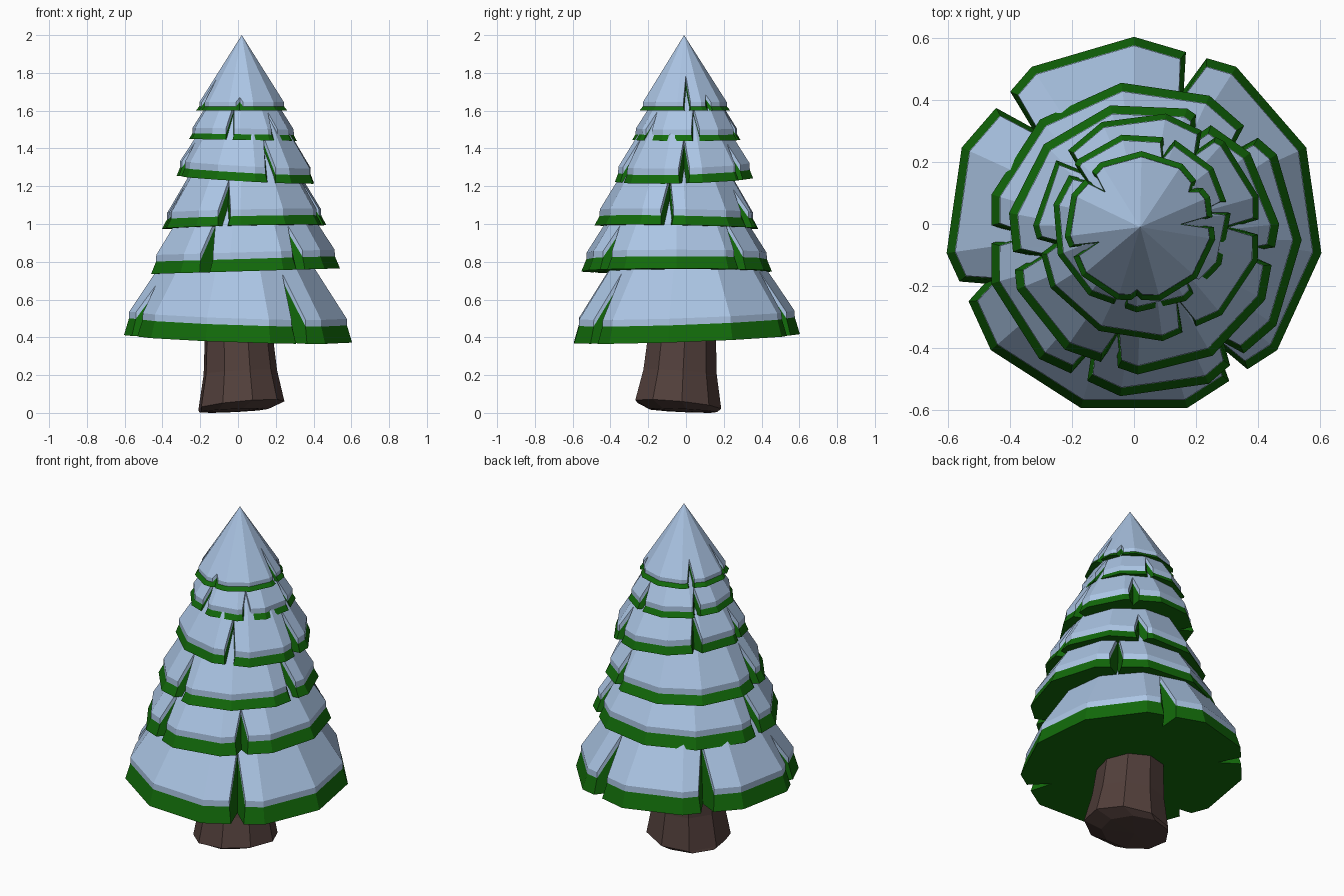
import bpy, bmesh
from math import sin, cos, pi, radians

if "Cube" in bpy.data.objects:
    bpy.data.objects.remove(bpy.data.objects["Cube"])

SIDES = 11
STEP = 360 / SIDES


def material(name, color):
    m = bpy.data.materials.new(name)
    m.diffuse_color = (*color, 1)
    m.use_nodes = True
    m.node_tree.nodes["Principled BSDF"].inputs["Base Color"].default_value = m.diffuse_color
    return m


GREEN = material("needles", (0.006, 0.145, 0.003))
SNOW = material("snow", (0.41, 0.56, 0.78))
BARK = material("bark", (0.085, 0.05, 0.044))


def loft(name, rings, mat, bottom=None, top=None):
    """Skin a stack of rings; optional centre points close the ends with fans."""
    bm = bmesh.new()
    loops = [[bm.verts.new(p) for p in ring] for ring in rings]
    n = len(loops[0])
    for lo, hi in zip(loops, loops[1:]):
        for i in range(n):
            j = (i + 1) % n
            bm.faces.new((lo[i], lo[j], hi[j], hi[i]))
    for point, loop, flip in ((bottom, loops[0], True), (top, loops[-1], False)):
        if point:
            c = bm.verts.new(point)
            for i in range(n):
                a, b = loop[i], loop[(i + 1) % n]
                bm.faces.new((c, b, a) if flip else (c, a, b))
    mesh = bpy.data.meshes.new(name)
    bm.to_mesh(mesh)
    bm.free()
    mesh.materials.append(mat)
    ob = bpy.data.objects.new(name, mesh)
    bpy.context.collection.objects.link(ob)


def tier(num, centre, radius, turn, lip, mid, rim, apex, tilt, notches):
    """Faceted cone of branches with wedge slits, capped by a snow layer."""
    cx, cy = centre
    half = 3.4 if num < 3 else 3.9
    inset = 0.027 / radius if num < 4 else 0.018 / radius

    # rim layout: (angle, kind), kind 0 corner, -1/+1 slit edge, 2 slit tip
    layout = []
    for k in range(SIDES):
        a = (turn + k * STEP) % 360
        if all(abs((a - q[0] + 180) % 360 - 180) > half + 3 for q in notches):
            layout.append((a, a, 0, 0))
    for a, depth in notches:
        layout += [((a - half) % 360, a, -1, depth), (a % 360, a, 2, depth),
                   ((a + half) % 360, a, 1, depth)]
    layout.sort()

    def ring(shrink, widen, deepen, z, peak):
        pts = []
        for _, a, kind, depth in layout:
            frac = 1 - shrink
            if kind == 2:
                frac = 1 - depth - deepen
            elif kind:
                a += kind * (half + widen)
            off = radians((a - turn) % STEP - STEP / 2)
            r = radius * cos(pi / SIDES) / cos(off) * frac
            t = radians(a)
            h = z + (peak - z) * (1 - frac / (1 - shrink))
            h += frac * (tilt[0] * cos(t) + tilt[1] * sin(t))
            pts.append((cx + r * cos(t), cy + r * sin(t), h))
        return pts

    low = ring(0, 0, 0, lip, lip)
    middle = ring(inset, 1.0, .08, mid, apex - .04)
    upper = ring(inset * 1.05, 1.1, .085, rim, apex)
    loft(f"branches_{num}", [low, middle], GREEN, (cx, cy, lip), (cx, cy, apex - .04))
    loft(f"snow_{num}", [middle, upper], SNOW, None, (cx, cy, apex))


# Tiers from bottom to top; slits are (angle, depth)
tier(1, (0, -.007), .61, 90, .395, .485, .52, 1.40, (-.02, .022),
     [(70, .2), (136, .22), (201, .12), (-55, .22)])
tier(2, (.03, -.05), .51, 98, .75, .815, .85, 1.60, (.015, .0),
     [(45, .2), (178, .2), (-115, .2), (-52, .14)])
tier(3, (.03, -.045), .44, 104, .985, 1.035, 1.07, 1.75, (.01, -.008),
     [(-8, .24), (63, .14), (190, .18), (-105, .2)])
tier(4, (.045, -.01), .37, 81, 1.235, 1.28, 1.315, 1.87, (-.02, .01),
     [(0, .24), (57, .16), (140, .2), (190, .14), (-68, .24)])
tier(5, (.025, .005), .29, 103, 1.445, 1.475, 1.505, 1.93, (-.005, 0),
     [(10, .24), (72, .18), (143, .18), (-105, .26), (-50, .18)])
tier(6, (.02, -.01), .245, 89, 1.6, 1.622, 1.645, 2.0, (0, 0),
     [(4, .36), (36, .1), (135, .24), (200, .32), (-93, .06)])


# Trunk: flared base with a chamfer raised toward the front right
def trunk_ring(cx, cy, r, z, lean):
    pts = []
    for k in range(9):
        t = 2 * pi * k / 9 + .1
        pts.append((cx + r * cos(t), cy + r * sin(t),
                    z + lean * (1 + cos(t + pi / 4)) / 2))
    return pts


loft("trunk", [trunk_ring(-.025, -.02, .185, 0, .025),
               trunk_ring(.015, -.045, .232, .012, .06),
               trunk_ring(.01, -.035, .198, .2, .03),
               trunk_ring(0, -.022, .18, .45, 0)],
     BARK, (-.02, -.02, .006), (0, -.02, .45))
